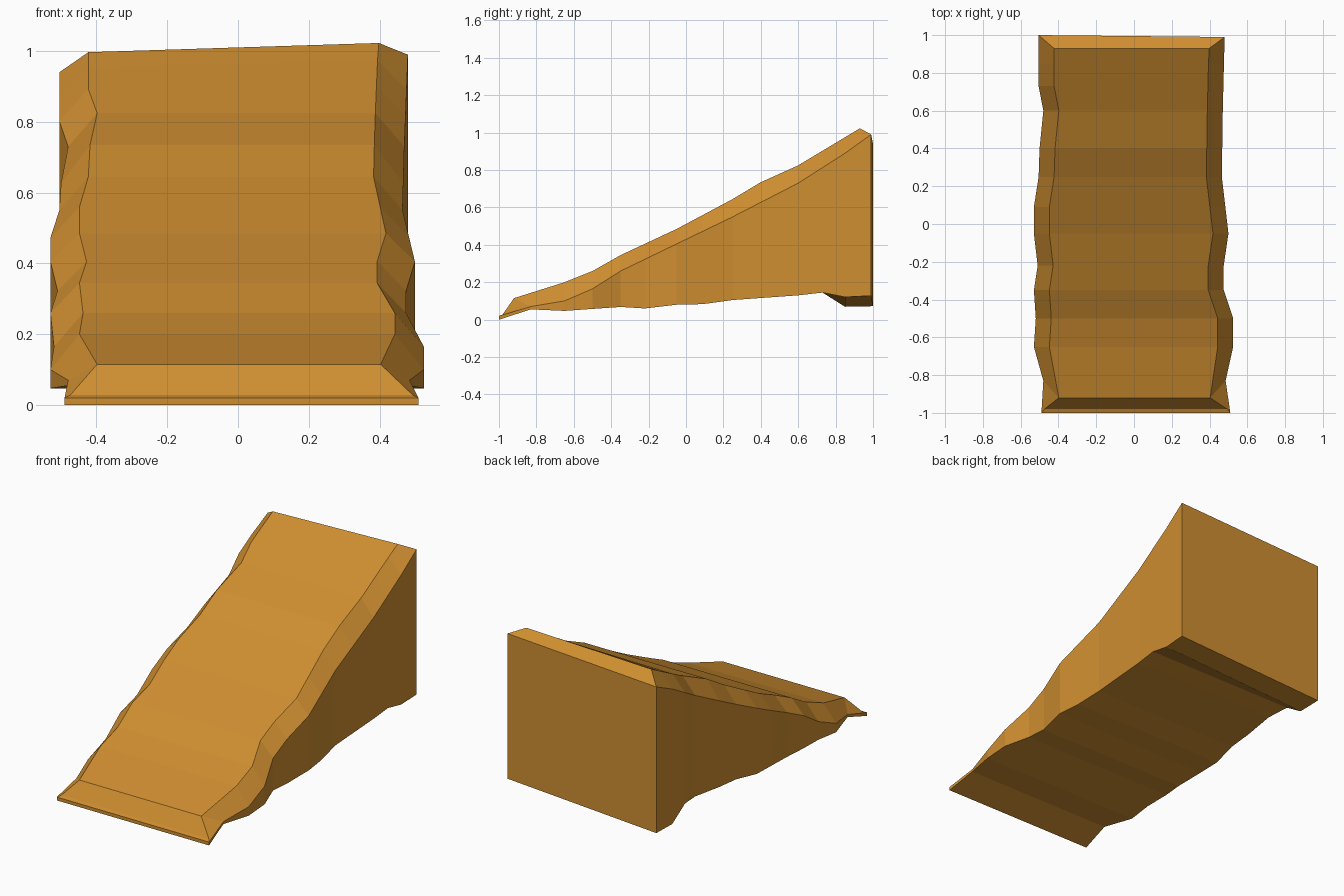
import bpy
import bmesh

cube = bpy.data.objects.get("Cube")
if cube:
    bpy.data.objects.remove(cube, do_unlink=True)


def make_material(name, colour):
    material = bpy.data.materials.new(name)
    material.diffuse_color = colour
    material.use_nodes = True
    material.node_tree.nodes["Principled BSDF"].inputs["Base Color"].default_value = colour
    return material


def sample(profile, y):
    """Read a profile of (y, value) pairs by linear interpolation."""
    for (start, low), (end, high) in zip(profile, profile[1:]):
        if y <= end:
            fraction = max(0, (y - start) / (end - start))
            return low + (high - low) * fraction
    return profile[-1][1]


# Wavy side outlines, seen from above
left_side = [(-1, .51), (-.83, .485), (-.65, .525), (-.5, .525), (-.35, .475),
             (-.22, .475), (-.05, .5), (.25, .465), (.6, .47), (1, .48)]
right_side = [(-1, -.49), (-.83, -.48), (-.65, -.53), (-.5, -.52), (-.35, -.53),
              (-.22, -.51), (-.05, -.53), (.09, -.53), (.25, -.505), (.4, -.5),
              (.6, -.48), (.73, -.505), (1, -.505)]

# Heights of the slope, its chamfered side edge and the rough underside
slope = [(-.92, .115), (-.65, .2), (-.5, .26), (-.35, .345), (-.05, .485),
         (.25, .645), (.4, .735), (.6, .825), (.93, 1.01)]
side_edge = [(-1, .02), (-.83, .07), (-.65, .1), (-.5, .165), (-.35, .26),
             (-.05, .405), (.25, .55), (.6, .73), (.85, .88), (1, .965)]
underside = [(-1, 0), (-.83, .055), (-.65, .047), (-.35, .068), (-.22, .06),
             (-.05, .08), (.09, .083), (.25, .105), (.6, .13), (.73, .145),
             (.85, .095), (1, .1)]

# Small sideways tilt near the tall end
tilt_top = [(.6, 0), (.93, .013), (1, .025)]
tilt_bottom = [(.73, 0), (.85, .026), (1, .028)]

chamfer = .082
stations = [y for y, value in right_side]
stations.insert(-1, .85)

bm = bmesh.new()


def half_section(y, side, outline):
    """Bottom, side-edge and slope corners of one half of a cross-section."""
    x = sample(outline, y)
    end_y = .99 if y == 1 and side > 0 else y
    bottom = (x, end_y, sample(underside, y) + side * sample(tilt_bottom, y))
    edge = (x, end_y, sample(side_edge, y) + side * sample(tilt_top, y))
    if y == stations[0]:
        inner = (x - side * .016, -.98, .028)      # narrow lip at the low end
    else:
        top_y = -.92 if y == stations[1] else min(y, .93)
        height = sample(slope, top_y) + side * sample(tilt_top, top_y)
        inner = (x - side * chamfer, top_y, height)
    return [bm.verts.new(point) for point in (bottom, edge, inner)]


rings = []
for y in stations:
    left = half_section(y, 1, left_side)
    right = half_section(y, -1, right_side)
    rings.append(left + right[::-1])

# Skin between neighbouring sections
for ring, following in zip(rings, rings[1:]):
    for i in range(len(ring)):
        j = (i + 1) % len(ring)
        bm.faces.new((ring[i], ring[j], following[j], following[i]))

# Closed ends, each with a chamfer strip above an upright panel
for ring in (rings[0], rings[-1]):
    bottom_l, edge_l, inner_l, inner_r, edge_r, bottom_r = ring
    bm.faces.new((bottom_l, edge_l, edge_r, bottom_r))
    bm.faces.new((edge_l, inner_l, inner_r, edge_r))

bmesh.ops.recalc_face_normals(bm, faces=bm.faces)
mesh = bpy.data.meshes.new("ramp")
bm.to_mesh(mesh)
bm.free()
mesh.materials.append(make_material("ochre", (.62, .27, .03, 1)))
ramp = bpy.data.objects.new("ramp", mesh)
bpy.context.collection.objects.link(ramp)
